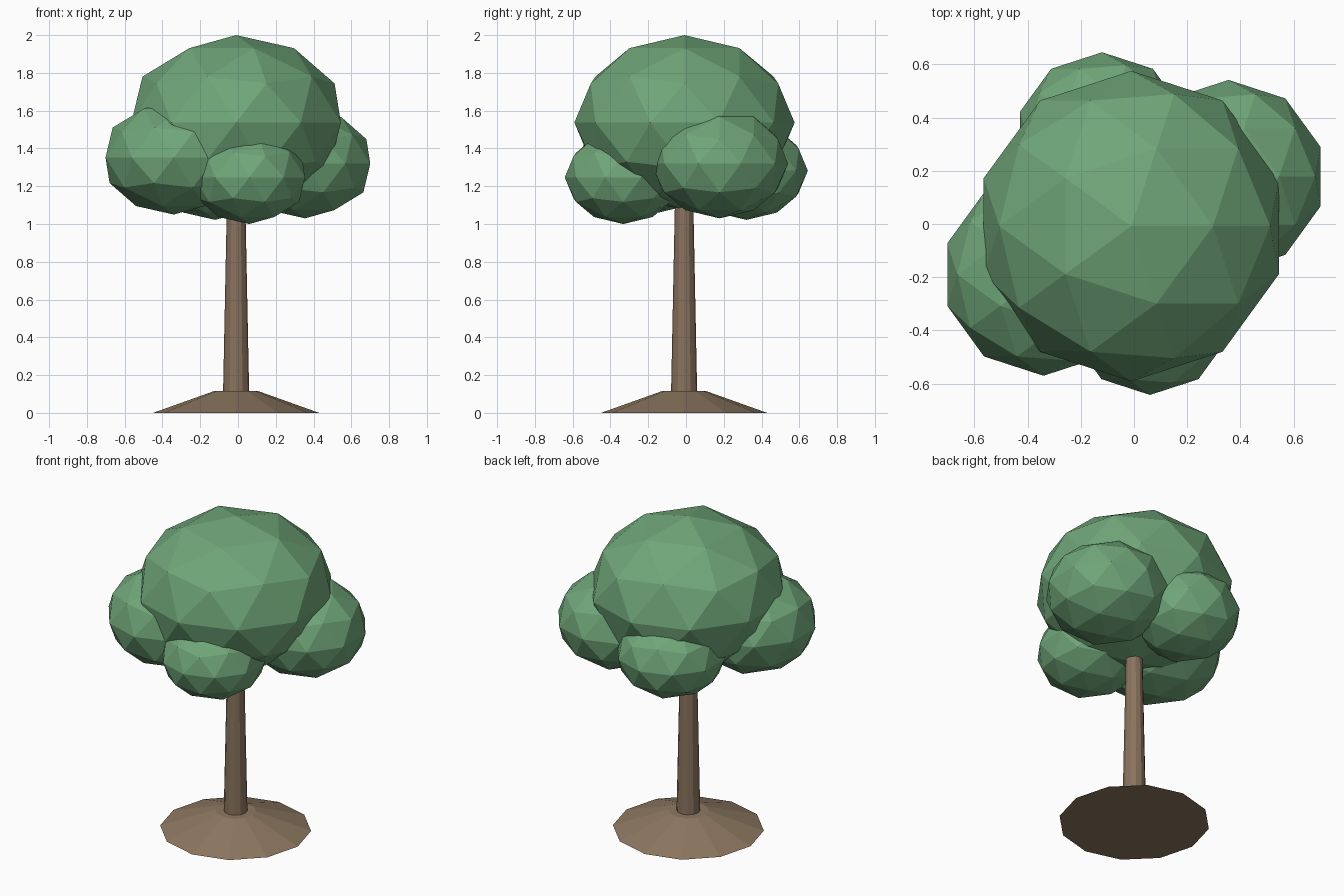
import bpy

if "Cube" in bpy.data.objects:
    bpy.data.objects.remove(bpy.data.objects["Cube"])

CX, CY = -0.01, -0.01  # trunk axis


def material(name, color):
    mat = bpy.data.materials.new(name)
    mat.diffuse_color = (*color, 1)
    mat.use_nodes = True
    mat.node_tree.nodes["Principled BSDF"].inputs["Base Color"].default_value = mat.diffuse_color
    return mat


leaf = material("leaf_green", (0.16, 0.38, 0.19))
bark = material("bark_brown", (0.25, 0.17, 0.11))
earth = material("earth_brown", (0.27, 0.19, 0.12))


def tapered(name, r_bottom, r_top, z0, z1, mat):
    bpy.ops.mesh.primitive_cone_add(vertices=12, radius1=r_bottom, radius2=r_top,
                                    depth=z1 - z0, location=(CX, CY, (z0 + z1) / 2))
    ob = bpy.context.object
    ob.name = name
    ob.data.materials.append(mat)


def foliage(name, center, radius, height):
    # squashed low-poly sphere
    bpy.ops.mesh.primitive_ico_sphere_add(subdivisions=2, radius=1, location=center)
    ob = bpy.context.object
    ob.name = name
    ob.scale = (radius, radius, height)
    ob.data.materials.append(leaf)


# ground mound and trunk
tapered("mound", 0.44, 0.118, 0, 0.115, earth)
tapered("trunk", 0.07, 0.047, 0.06, 1.2, bark)

# crown: one large clump with four smaller ones around it
foliage("crown_main", (-0.01, -0.008, 1.537), 0.583, 0.463)
foliage("crown_right", (0.355, 0.178, 1.32), 0.363, 0.29)
foliage("crown_left", (-0.34, -0.19, 1.352), 0.38, 0.302)
foliage("crown_front", (0.06, -0.332, 1.247), 0.31, 0.247)
foliage("crown_back", (-0.12, 0.32, 1.282), 0.325, 0.26)
